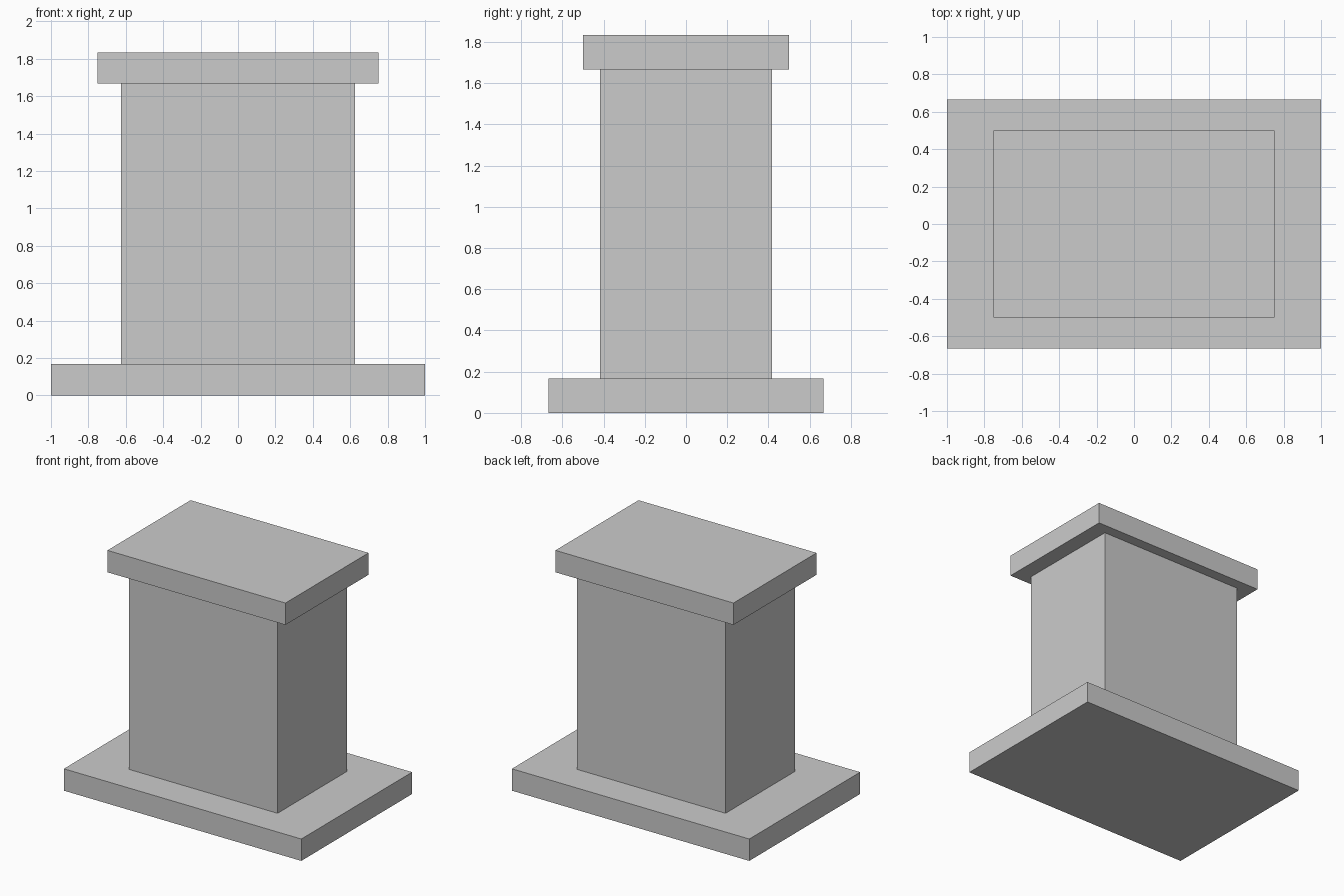
import bpy

if "Cube" in bpy.data.objects:
    bpy.data.objects.remove(bpy.data.objects["Cube"])

U = 1 / 12  # model is laid out on a twelfth-unit module


def box(name, width, depth, bottom, top):
    """Centred block, sizes in modules."""
    bpy.ops.mesh.primitive_cube_add(size=1, location=(0, 0, (bottom + top) / 2 * U))
    obj = bpy.context.object
    obj.name = name
    obj.scale = (width * U, depth * U, (top - bottom) * U)
    bpy.ops.object.transform_apply(location=False, rotation=False, scale=True)
    return obj


# Wide plinth, rectangular shaft and overhanging cap slab
box("base_slab", 24, 16, 0, 2)
box("shaft", 15, 10, 2, 20)
box("cap_slab", 18, 12, 20, 22)
